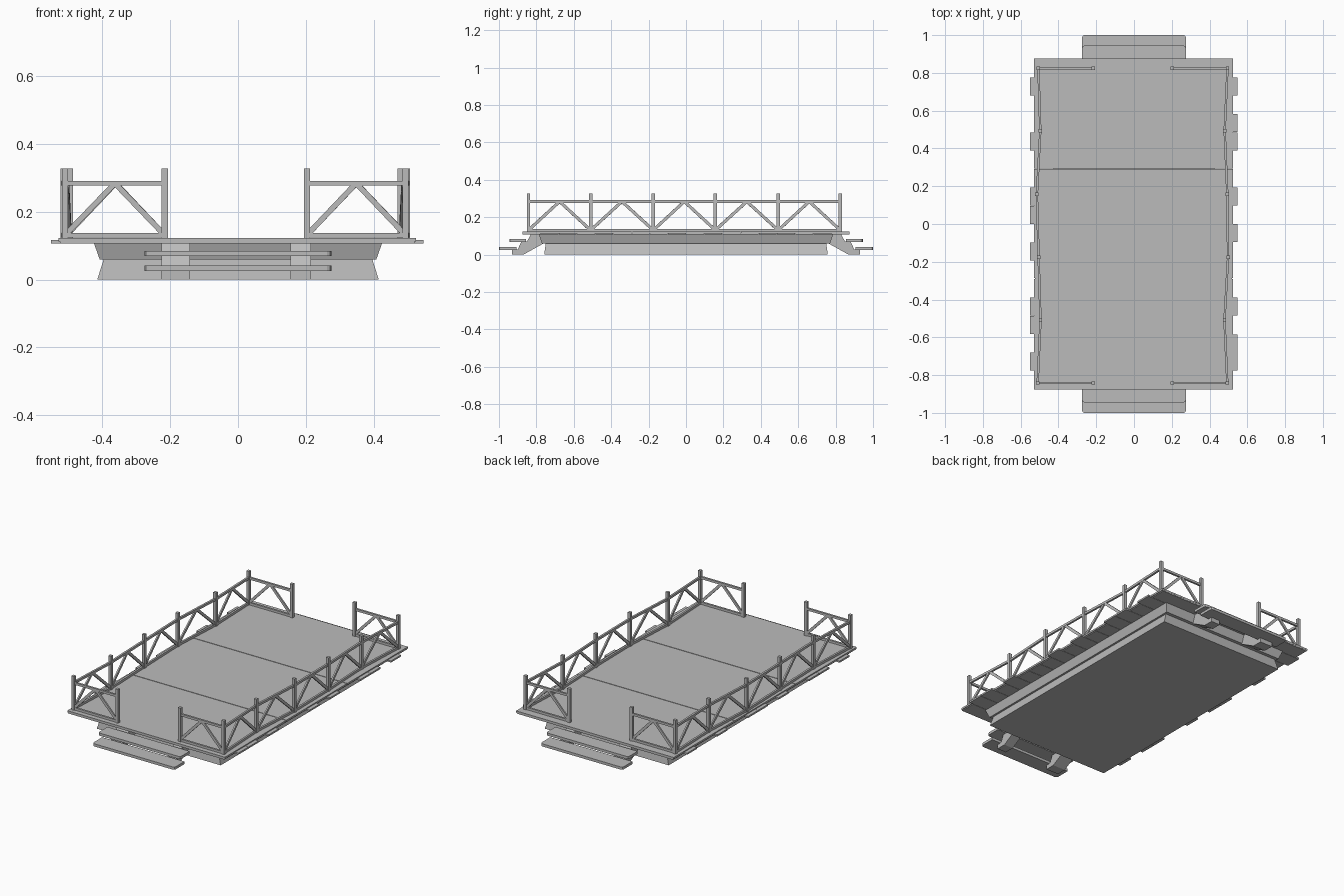
import bpy, bmesh
from mathutils import Vector, Matrix

if "Cube" in bpy.data.objects:
    bpy.data.objects.remove(bpy.data.objects["Cube"], do_unlink=True)

grey = bpy.data.materials.new("plain grey")
grey.use_nodes = True
COLOUR = (0.5, 0.5, 0.5, 1)
grey.diffuse_color = COLOUR
grey.node_tree.nodes["Principled BSDF"].inputs["Base Color"].default_value = COLOUR


def finish(name, bm):
    bmesh.ops.recalc_face_normals(bm, faces=bm.faces)
    mesh = bpy.data.meshes.new(name)
    bm.to_mesh(mesh)
    bm.free()
    mesh.materials.append(grey)
    obj = bpy.data.objects.new(name, mesh)
    bpy.context.collection.objects.link(obj)
    return obj


def add_box(bm, lo, hi):
    lo, hi = Vector(lo), Vector(hi)
    mat = Matrix.Translation((lo + hi) / 2) @ Matrix.Diagonal((*(hi - lo), 1))
    return bmesh.ops.create_cube(bm, size=1, matrix=mat)["verts"]


def add_beam(bm, a, b, depth, height):
    a, b = Vector(a), Vector(b)
    d = b - a
    rot = d.to_track_quat("X", "Z").to_matrix().to_4x4()
    mat = Matrix.Translation((a + b) / 2) @ rot @ Matrix.Diagonal((d.length, depth, height, 1))
    bmesh.ops.create_cube(bm, size=1, matrix=mat)


def add_prism(bm, points, offset):
    face = bm.faces.new([bm.verts.new(p) for p in points])
    new = bmesh.ops.extrude_face_region(bm, geom=[face])["geom"]
    bmesh.ops.translate(bm, vec=offset, verts=[v for v in new if isinstance(v, bmesh.types.BMVert)])


# Base: two tapered blocks meeting at a waist
def tapered_block(name, low, high, z0, z1):
    bm = bmesh.new()
    for v in add_box(bm, (-1, -1, z0), (1, 1, z1)):
        w, l = low if v.co.z < (z0 + z1) / 2 else high
        v.co.x *= w
        v.co.y *= l
    finish(name, bm)


tapered_block("lower_base", (0.415, 0.758), (0.396, 0.75), 0, 0.06)
tapered_block("upper_base", (0.408, 0.77), (0.425, 0.787), 0.06, 0.108)

# Deck boards with uneven ends, lying beneath the floor panels
EDGE = 0.875
PITCH = 2 * EDGE / 18
LEFT_LONG = (1, 3, 4, 7, 9, 13, 15, 16)
RIGHT_LONG = (1, 4, 7, 8, 10, 13, 14, 16)
bm = bmesh.new()
for i in range(18):
    top = EDGE - i * PITCH
    x0 = -0.551 if i in RIGHT_LONG else -0.525
    x1 = 0.547 if i in LEFT_LONG else 0.52
    add_box(bm, (x0, top - PITCH + 0.001, 0.107), (x1, top - 0.001, 0.117))
finish("deck_boards", bm)

# Floor panels with narrow seams
bm = bmesh.new()
for y0, y1 in ((-EDGE, -0.291), (-0.287, 0.291), (0.295, EDGE)):
    add_box(bm, (-0.53, y0, 0.112), (0.525, y1, 0.123))
finish("floor_panels", bm)

# Railings: posts, two rails and a pair of braces in each bay
Z_FLOOR, Z_LOW, Z_TOP, Z_POST = 0.121, 0.131, 0.284, 0.327


def railing(name, posts):
    bm = bmesh.new()
    for x, y in posts:
        add_box(bm, (x - 0.009, y - 0.009, Z_FLOOR), (x + 0.009, y + 0.009, Z_POST))
    for (xa, ya), (xb, yb) in zip(posts, posts[1:]):
        add_beam(bm, (xa, ya, Z_LOW), (xb, yb, Z_LOW), 0.012, 0.014)
        add_beam(bm, (xa, ya, Z_TOP), (xb, yb, Z_TOP), 0.012, 0.014)
        mid = ((xa + xb) / 2, (ya + yb) / 2, Z_TOP)
        for x, y in ((xa, ya), (xb, yb)):
            add_beam(bm, (x, y, Z_LOW), mid, 0.009, 0.016)
    finish(name, bm)


ROWS = (-0.842, -0.51, -0.175, 0.157, 0.493, 0.825)
RIGHT_X = (-0.51, -0.495, -0.505, -0.514, -0.496, -0.506)
LEFT_X = (0.494, 0.479, 0.498, 0.494, 0.48, 0.495)
railing("right_railing", list(zip(RIGHT_X, ROWS)))
railing("left_railing", list(zip(LEFT_X, ROWS)))
for end, k in (("front", 0), ("back", -1)):
    railing(end + "_right_railing", [(RIGHT_X[k], ROWS[k]), (-0.216, ROWS[k])])
    railing(end + "_left_railing", [(LEFT_X[k], ROWS[k]), (0.203, ROWS[k])])

# Steps at both ends, each with two treads on two stringers
STRINGER = ((0.93, 0), (0.87, 0), (0.765, 0.058), (0.765, 0.108), (0.83, 0.108),
            (0.85, 0.07), (0.88, 0.07), (0.9, 0.027), (0.93, 0.027))
TREADS = (("upper", 0.855, 0.945, 0.069), ("lower", 0.905, 1.0, 0.026))
for end, s in (("front", -1), ("back", 1)):
    for side, x0, x1 in (("right", -0.225, -0.142), ("left", 0.155, 0.215)):
        bm = bmesh.new()
        add_prism(bm, [(x0, s * y, z) for y, z in STRINGER], (x1 - x0, 0, 0))
        finish(f"{end}_{side}_stringer", bm)
    for level, y0, y1, z in TREADS:
        bm = bmesh.new()
        c = 0.012
        outline = [(-0.275, y0), (0.275, y0), (0.275, y1 - c), (0.271, y1 - 0.004),
                   (0.263, y1), (-0.263, y1), (-0.271, y1 - 0.004), (-0.275, y1 - c)]
        add_prism(bm, [(x, s * y, z) for x, y in outline], (0, 0, 0.016))
        finish(f"{end}_{level}_tread", bm)
